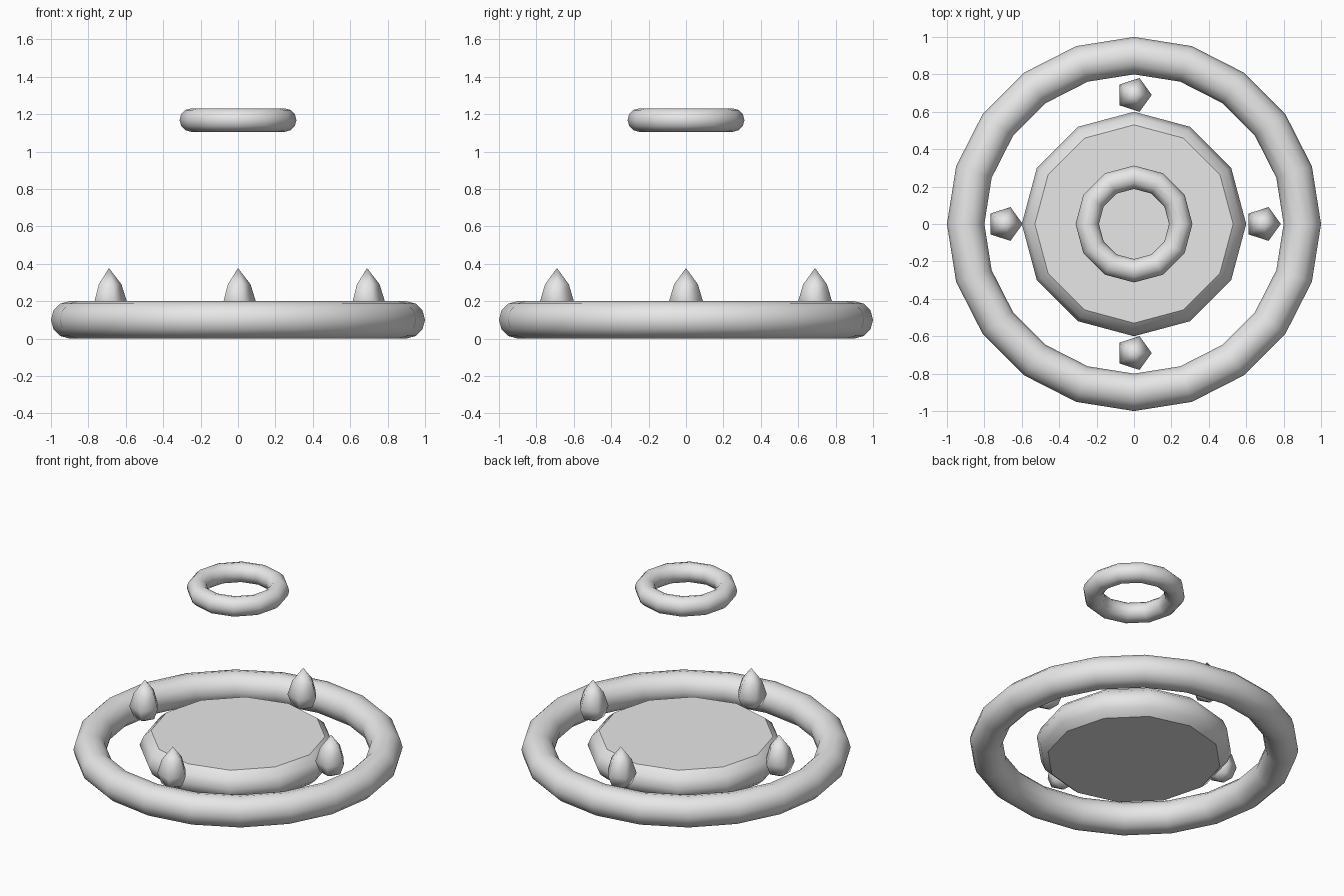
import bpy, bmesh, math

if "Cube" in bpy.data.objects:
    bpy.data.objects.remove(bpy.data.objects["Cube"])

grey = bpy.data.materials.new("light_grey")
grey.diffuse_color = (0.8, 0.8, 0.8, 1)
grey.use_nodes = True
grey.node_tree.nodes["Principled BSDF"].inputs["Base Color"].default_value = grey.diffuse_color


def finish(name, bm, loc=(0, 0, 0)):
    bmesh.ops.recalc_face_normals(bm, faces=bm.faces)
    me = bpy.data.meshes.new(name)
    bm.to_mesh(me)
    bm.free()
    me.materials.append(grey)
    ob = bpy.data.objects.new(name, me)
    ob.location = loc
    bpy.context.collection.objects.link(ob)
    return ob


def lathe(name, profile, sides, loc=(0, 0, 0), closed=False):
    """Turn (radius, height) points round z; ends become caps or points."""
    bm = bmesh.new()
    rings = []
    for r, z in profile:
        if r == 0:
            rings.append([bm.verts.new((0, 0, z))] * sides)
        else:
            rings.append([bm.verts.new((r * math.cos(2 * math.pi * i / sides),
                                        r * math.sin(2 * math.pi * i / sides), z))
                          for i in range(sides)])
    pairs = list(zip(rings, rings[1:]))
    if closed:
        pairs.append((rings[-1], rings[0]))
    for a, b in pairs:
        for i in range(sides):
            j = (i + 1) % sides
            quad = list(dict.fromkeys((a[i], a[j], b[j], b[i])))
            bm.faces.new(quad).smooth = True
    if not closed:
        for ring, (r, z) in ((rings[0], profile[0]), (rings[-1], profile[-1])):
            if r > 0:
                bm.faces.new(ring).smooth = False
    return finish(name, bm, loc)


def torus(name, major, minor, sides, z):
    profile = [(major + minor * math.cos(k * math.pi / 6),
                minor * math.sin(k * math.pi / 6)) for k in range(12)]
    return lathe(name, profile, sides, (0, 0, z), closed=True)


# Ground ring and floating ring
torus("outer_ring", 0.9, 0.1, 20, 0.1)
torus("floating_ring", 0.25, 0.0625, 12, 1.168)

# Central disc with rounded rim
lathe("centre_disc", [(0.53, 0), (0.575, 0.04), (0.6, 0.1), (0.575, 0.16), (0.53, 0.2)], 12)

# Four five-sided pointed studs
stud = [(0, 0.1), (0.068, 0.13), (0.095, 0.2), (0.067, 0.29), (0, 0.377)]
for side, x, y in (("right", 1, 0), ("back", 0, 1), ("left", -1, 0), ("front", 0, -1)):
    lathe("stud_" + side, stud, 5, (0.69 * x, 0.69 * y, 0))
